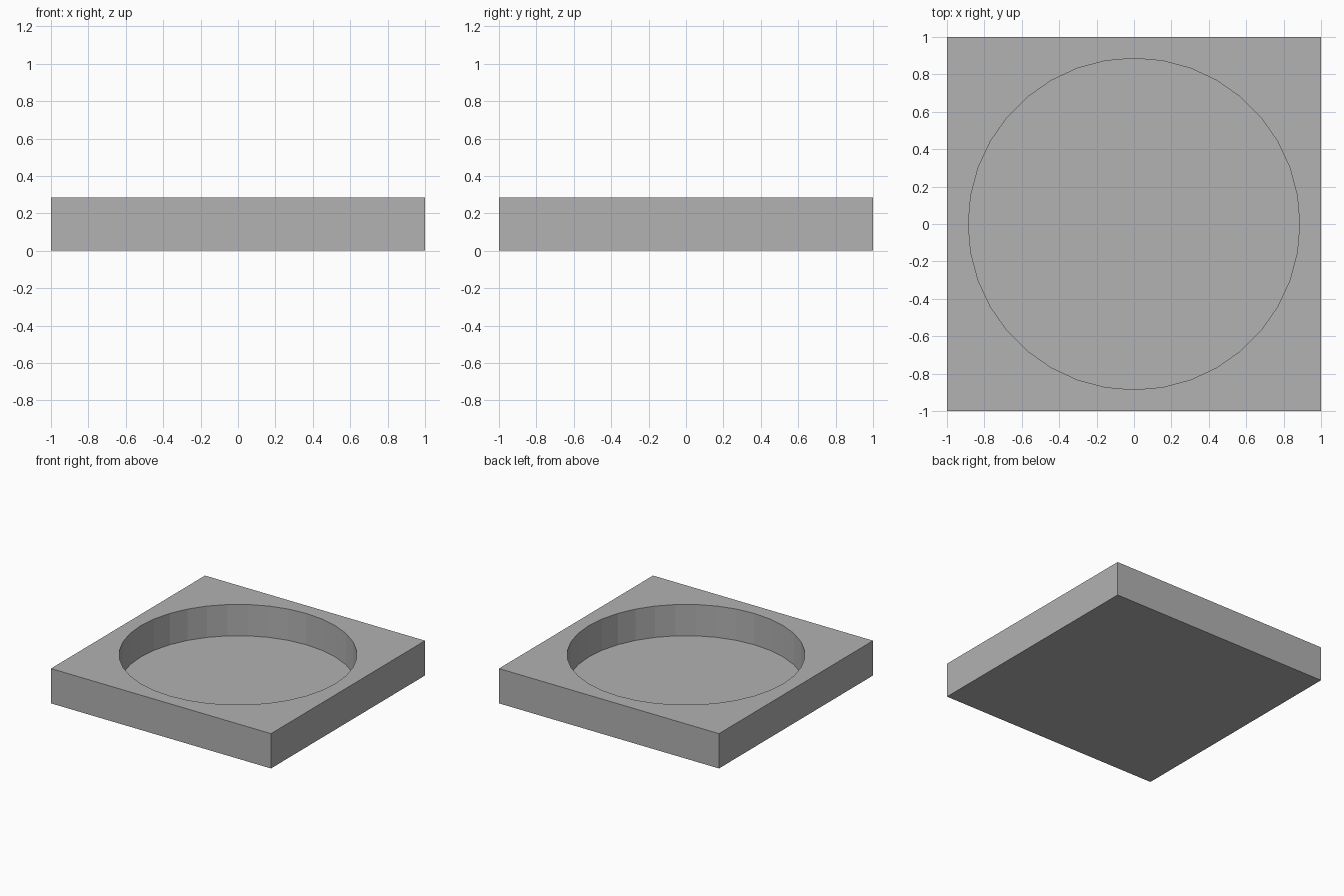
import bpy

old = bpy.data.objects.get("Cube")
if old:
    bpy.data.objects.remove(old, do_unlink=True)

HEIGHT = 0.286
FLOOR = 0.0286
RADIUS = 0.886

# Single grey material
grey = bpy.data.materials.new("mid_grey")
grey.use_nodes = True
colour = (0.445, 0.445, 0.445, 1)
grey.diffuse_color = colour
shader = next(n for n in grey.node_tree.nodes if n.type == "BSDF_PRINCIPLED")
shader.inputs["Base Color"].default_value = colour

# Square block
bpy.ops.mesh.primitive_cube_add(size=1, location=(0, 0, HEIGHT / 2))
tray = bpy.context.object
tray.name = "square_tray"
tray.scale = (2, 2, HEIGHT)
bpy.ops.object.transform_apply(location=True, rotation=False, scale=True)
tray.data.materials.append(grey)

# Cutter for the round recess
bpy.ops.mesh.primitive_cylinder_add(vertices=36, radius=RADIUS, depth=1,
                                    location=(0, 0, FLOOR + 0.5))
cutter = bpy.context.object
cutter.name = "recess_cutter"
cutter.hide_render = True
cutter.data.materials.append(grey)

# Cut the recess, then discard the cutter
recess = tray.modifiers.new("round_recess", "BOOLEAN")
recess.operation = "DIFFERENCE"
recess.solver = "EXACT"
recess.object = cutter
bpy.ops.object.select_all(action="DESELECT")
tray.select_set(True)
bpy.context.view_layer.objects.active = tray
bpy.ops.object.modifier_apply(modifier=recess.name)
bpy.data.objects.remove(cutter, do_unlink=True)
